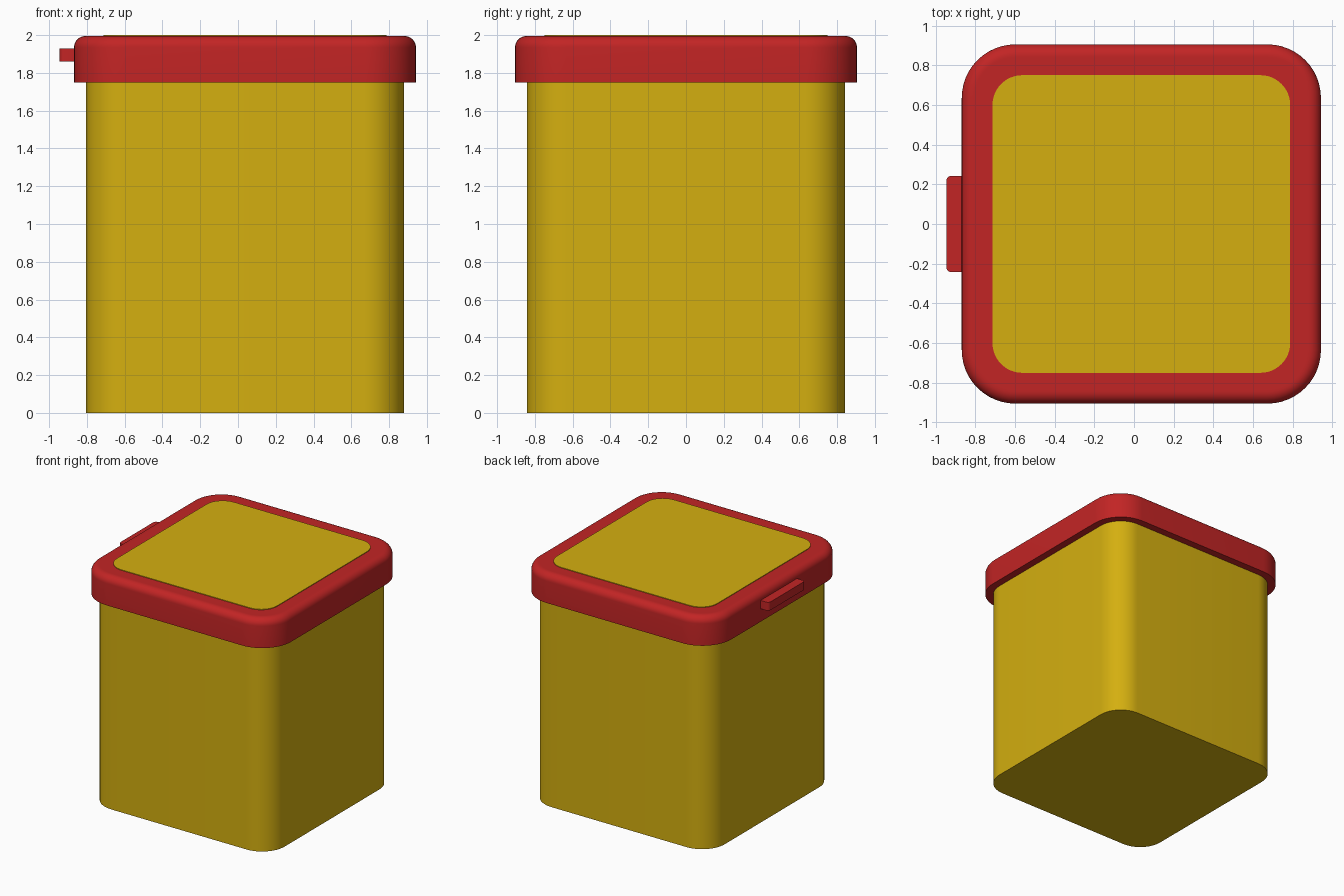
import bpy, bmesh, math

cube = bpy.data.objects.get("Cube")
if cube:
    bpy.data.objects.remove(cube, do_unlink=True)

CENTRE_X = 0.037


def material(name, colour):
    mat = bpy.data.materials.new(name)
    mat.use_nodes = True
    mat.diffuse_color = colour
    mat.node_tree.nodes["Principled BSDF"].inputs["Base Color"].default_value = colour
    return mat


yellow = material("mustard yellow", (0.66, 0.43, 0.005, 1))
red = material("red", (0.54, 0.018, 0.018, 1))


def outline(half_x, half_y, radius, steps=12):
    """Rounded rectangle, counter-clockwise."""
    points = []
    for quarter, (sx, sy) in enumerate([(1, 1), (-1, 1), (-1, -1), (1, -1)]):
        for i in range(steps + 1):
            a = (quarter + i / steps) * math.pi / 2
            points.append((sx * (half_x - radius) + radius * math.cos(a),
                           sy * (half_y - radius) + radius * math.sin(a)))
    return points


def rounded_block(name, half, radius, levels, mat):
    """Stack rounded squares given as (inset, z) levels and cap both ends."""
    bm = bmesh.new()
    rings = []
    for inset, z in levels:
        pts = outline(half - inset, half - inset, radius - inset)
        rings.append([bm.verts.new((x + CENTRE_X, y, z)) for x, y in pts])
    for low, high in zip(rings, rings[1:]):
        for i in range(len(low)):
            j = (i + 1) % len(low)
            bm.faces.new((low[i], low[j], high[j], high[i]))
    bm.faces.new(rings[0][::-1])
    bm.faces.new(rings[-1])
    return finish(name, bm, mat)


def finish(name, bm, mat):
    mesh = bpy.data.meshes.new(name)
    bm.to_mesh(mesh)
    bm.free()
    mesh.materials.append(mat)
    obj = bpy.data.objects.new(name, mesh)
    bpy.context.collection.objects.link(obj)
    bpy.ops.object.select_all(action="DESELECT")
    obj.select_set(True)
    bpy.context.view_layer.objects.active = obj
    bpy.ops.object.shade_smooth_by_angle(angle=math.radians(35))
    return obj


# Straight-sided container
rounded_block("container_body", 0.842, 0.21, [(0, 0), (0, 1.76)], yellow)

# Lid with a rounded upper rim
RIM, TOP = 0.06, 1.995
levels = [(0, 1.75)]
for i in range(9):
    a = i / 8 * math.pi / 2
    levels.append((RIM * (1 - math.cos(a)), TOP - RIM + RIM * math.sin(a)))
levels.append((RIM + 0.01, TOP))
rounded_block("lid", 0.905, 0.27, levels, red)

# Thin panel set on the lid
rounded_block("lid_panel", 0.75, 0.15, [(0, 1.992), (0, 2.0)], yellow)

# Pull tab on the right side, outer corners rounded
bm = bmesh.new()
pts = outline(0.06, 0.243, 0.025, 5)
bottom, top = ([bm.verts.new((x - 0.885, y, z)) for x, y in pts] for z in (1.86, 1.93))
for i in range(len(pts)):
    j = (i + 1) % len(pts)
    bm.faces.new((bottom[i], bottom[j], top[j], top[i]))
bm.faces.new(bottom[::-1])
bm.faces.new(top)
finish("pull_tab", bm, red)
